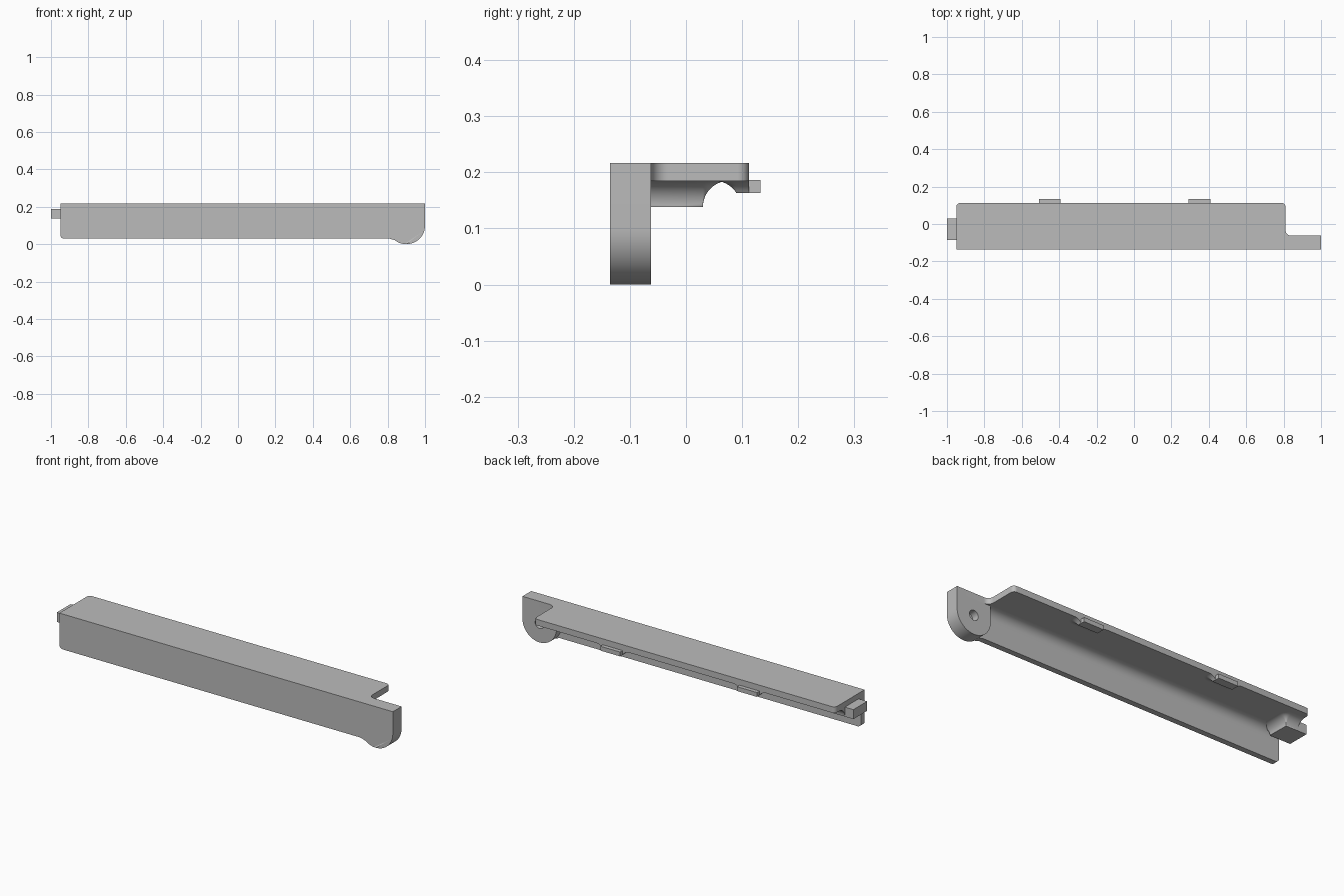
import bpy, bmesh
from math import sin, cos, asin, pi
from mathutils import Vector

if "Cube" in bpy.data.objects:
    bpy.data.objects.remove(bpy.data.objects["Cube"])

grey = bpy.data.materials.new("plain_grey")
grey.use_nodes = True
colour = (0.5, 0.5, 0.5, 1)
grey.diffuse_color = colour
grey.node_tree.nodes["Principled BSDF"].inputs["Base Color"].default_value = colour

FRONT, BACK, INNER = -0.135, 0.112, -0.105
TOP, UNDER = 0.217, 0.185
LEFT_END, RIGHT_END = 0.81, -0.95
R = 0.047
STEPS = 12


def finish(bm, name):
    bmesh.ops.recalc_face_normals(bm, faces=bm.faces)
    mesh = bpy.data.meshes.new(name)
    bm.to_mesh(mesh)
    bm.free()
    mesh.materials.append(grey)
    obj = bpy.data.objects.new(name, mesh)
    bpy.context.collection.objects.link(obj)
    bpy.ops.object.select_all(action='DESELECT')
    obj.select_set(True)
    bpy.context.view_layer.objects.active = obj
    bpy.ops.object.shade_smooth_by_angle(angle=pi / 6)
    return obj


def rounded(points):
    """Outline from (u, v, radius) corners; rounded corners are square."""
    out = []
    for i, (u, v, r) in enumerate(points):
        p = Vector((u, v))
        if not r:
            out.append(p)
            continue
        a = (Vector(points[i - 1][:2]) - p).normalized()
        b = (Vector(points[(i + 1) % len(points)][:2]) - p).normalized()
        c = p + (a + b) * r
        for k in range(STEPS + 1):
            t = pi / 2 * k / STEPS
            out.append(c - (b * cos(t) + a * sin(t)) * r)
    return out


def prism(name, outline, axis, low, high):
    """Extrude a 2D outline along the given axis."""
    def place(p, d):
        return {"x": (d, p[0], p[1]), "y": (p[0], d, p[1]), "z": (p[0], p[1], d)}[axis]
    bm = bmesh.new()
    face = bm.faces.new([bm.verts.new(place(p, low)) for p in outline])
    new = bmesh.ops.extrude_face_region(bm, geom=[face])["geom"]
    shift = Vector(place((0, 0), high - low))
    bmesh.ops.translate(bm, vec=shift, verts=[v for v in new if isinstance(v, bmesh.types.BMVert)])
    return finish(bm, name)


def box(name, x, y, z):
    return prism(name, [(x[0], y[0]), (x[1], y[0]), (x[1], y[1]), (x[0], y[1])], "z", *z)


def skirt(name, x, y, low, flat_left=False, flat_back=False):
    """Concave fillet spreading from a block up to the plate underside."""
    bm = bmesh.new()
    start = asin(1 - (UNDER - low) / R)
    rings = []
    for k in range(STEPS + 1):
        a = start + (pi / 2 - start) * k / STEPS
        off = R * (cos(start) - cos(a))
        z = UNDER - R + R * sin(a)
        ring = []
        for q, (cx, cy) in enumerate([(x[1], y[1]), (x[0], y[1]), (x[0], y[0]), (x[1], y[0])]):
            for j in range(7):
                t = pi / 2 * (q + j / 6)
                px, py = cx + off * cos(t), cy + off * sin(t)
                px = max(px, x[0]) if flat_left else px
                py = min(py, y[1]) if flat_back else py
                ring.append(bm.verts.new((px, py, z)))
        rings.append(ring)
    n = len(rings[0])
    for lower, upper in zip(rings, rings[1:]):
        for i in range(n):
            bm.faces.new([lower[i], lower[(i + 1) % n], upper[(i + 1) % n], upper[i]])
    bm.faces.new(rings[0])
    bm.faces.new(rings[-1])
    bmesh.ops.remove_doubles(bm, verts=bm.verts, dist=0.00001)
    return finish(bm, name)


# Top plate, with its narrow strip over the hinge lug
prism("top_plate", rounded([
    (RIGHT_END, FRONT, 0), (1, FRONT, 0), (1, -0.062, 0),
    (LEFT_END, -0.062, 0.03), (LEFT_END, BACK, 0.02), (RIGHT_END, BACK, 0.02)]),
    "z", UNDER, TOP)

# Front wall and the cove between it and the plate
prism("front_wall", rounded([
    (RIGHT_END, UNDER, 0), (RIGHT_END, 0.03, 0.02), (0.81, 0.03, 0),
    (0.84, 0.021, 0), (0.85, UNDER, 0)]), "y", FRONT, INNER)
cove = [(INNER, UNDER)]
for k in range(STEPS + 1):
    t = pi / 2 * k / STEPS
    cove.append((INNER + R * (1 - cos(t)), UNDER - R + R * sin(t)))
prism("wall_cove", cove, "x", RIGHT_END, LEFT_END - 0.005)

# Hinge lug with a blind pivot hole in its back face
lug = prism("hinge_lug", rounded([
    (0.8, UNDER, 0), (0.8, 0, 0.1), (1, 0, 0.1), (1, UNDER, 0)]), "y", FRONT, -0.062)
circle = [(0.9 + 0.026 * cos(pi * k / 16), 0.1 + 0.026 * sin(pi * k / 16)) for k in range(32)]
cutter = prism("pivot_cutter", circle, "y", -0.1, 0)
cutter.hide_render = True
cut = lug.modifiers.new("pivot_hole", 'BOOLEAN')
cut.operation = 'DIFFERENCE'
cut.solver = 'EXACT'
cut.object = cutter
bpy.context.view_layer.objects.active = lug
bpy.ops.object.modifier_apply(modifier=cut.name)
bpy.data.objects.remove(cutter)

# End tab, blended into the plate
box("end_tab", (-1, -0.88), (-0.085, 0.03), (0.138, 0.188))
skirt("end_tab_fillet", (RIGHT_END, -0.88), (-0.085, 0.03), 0.138, flat_left=True)

# Two snap clips on the back edge
for side, cx in (("right", -0.45), ("left", 0.35)):
    x = (cx - 0.058, cx + 0.058)
    box(side + "_clip", x, (0.09, 0.133), (0.163, 0.186))
    skirt(side + "_clip_fillet", x, (0.09, BACK), 0.163, flat_back=True)
